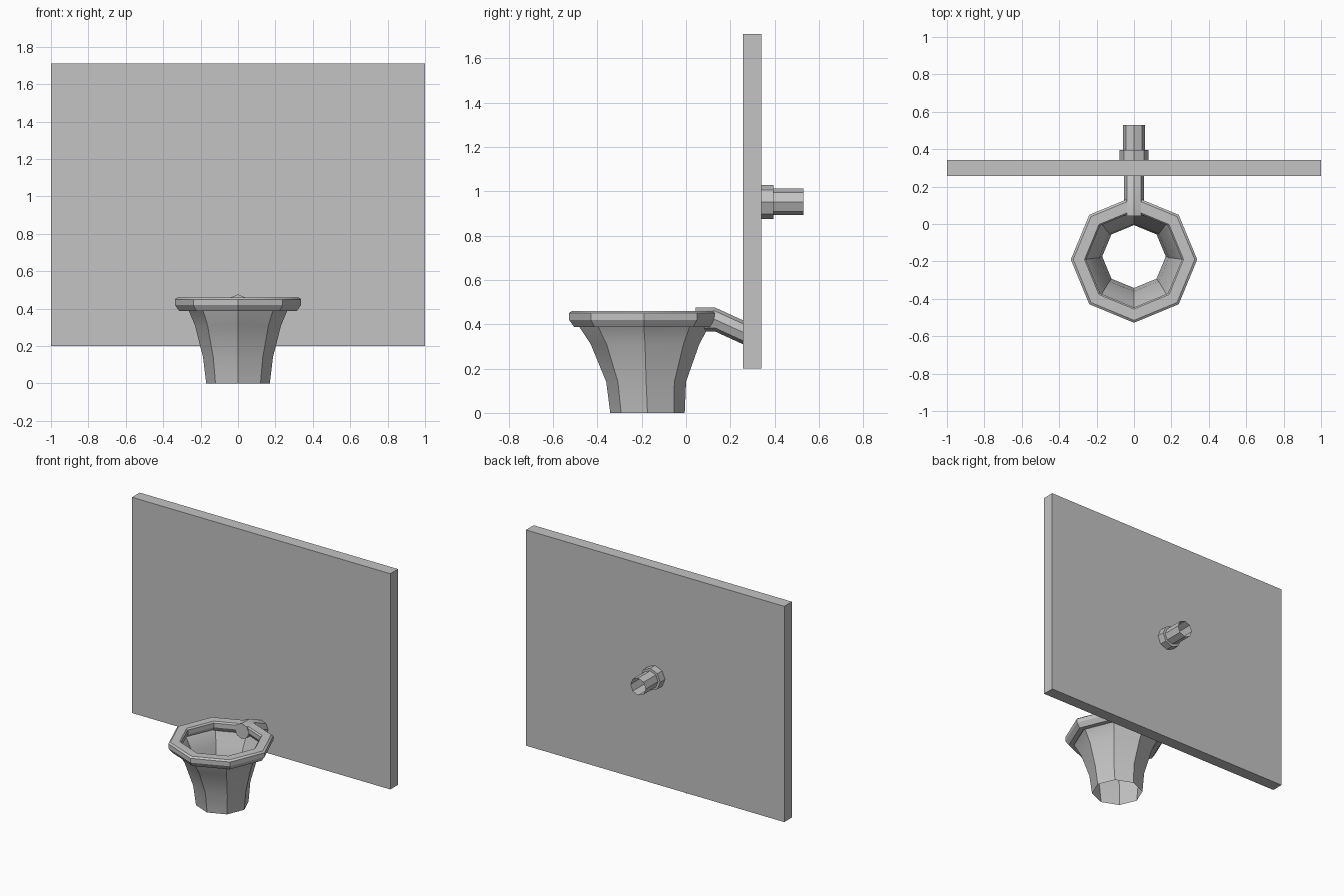
import bpy, bmesh
from math import cos, sin, tau, radians
from mathutils import Vector

cube = bpy.data.objects.get("Cube")
if cube:
    bpy.data.objects.remove(cube, do_unlink=True)

grey = bpy.data.materials.new("neutral grey")
grey.use_nodes = True
colour = (0.55, 0.55, 0.55, 1)
grey.diffuse_color = colour
grey.node_tree.nodes["Principled BSDF"].inputs["Base Color"].default_value = colour

SIDES = 8


def ring(centre, rx, axis, ry=None):
    """Octagon with a corner on each axis, lying across the given axis."""
    ry = rx if ry is None else ry
    points = []
    for i in range(SIDES):
        a = tau * i / SIDES
        u, v = rx * cos(a), ry * sin(a)
        points.append(Vector(centre) + Vector((u, v, 0) if axis == "z" else (u, 0, v)))
    return points


def finish(bm, name):
    bmesh.ops.recalc_face_normals(bm, faces=bm.faces)
    mesh = bpy.data.meshes.new(name)
    bm.to_mesh(mesh)
    bm.free()
    mesh.materials.append(grey)
    obj = bpy.data.objects.new(name, mesh)
    bpy.context.collection.objects.link(obj)
    bpy.ops.object.select_all(action="DESELECT")
    obj.select_set(True)
    bpy.context.view_layer.objects.active = obj
    bpy.ops.object.shade_smooth_by_angle(angle=radians(30))
    return obj


def loft(name, rings, loop=False, cap_start=False, cap_end=False):
    """Skin a row of octagons, optionally joined back to the first."""
    bm = bmesh.new()
    rows = [[bm.verts.new(p) for p in r] for r in rings]
    pairs = list(zip(rows, rows[1:]))
    if loop:
        pairs.append((rows[-1], rows[0]))
    for a, b in pairs:
        for i in range(SIDES):
            j = (i + 1) % SIDES
            bm.faces.new((a[i], a[j], b[j], b[i]))
    if cap_start:
        bm.faces.new(rows[0])
    if cap_end:
        bm.faces.new(rows[-1])
    return finish(bm, name)


# Backboard
bm = bmesh.new()
bmesh.ops.create_cube(bm, size=1)
bmesh.ops.scale(bm, vec=(2, 0.085, 1.51), verts=bm.verts)
bmesh.ops.translate(bm, vec=(0, 0.299, 0.955), verts=bm.verts)
finish(bm, "backboard")

# Rim: chamfered section swept round the octagon
section = [(0.325, 0.46), (0.338, 0.45), (0.338, 0.42), (0.315, 0.388),
           (0.28, 0.388), (0.256, 0.42), (0.256, 0.45), (0.265, 0.46)]
loft("rim", [ring((0, -0.19, z), r, "z") for r, z in section], loop=True)

# Net: open flared sleeve, (centre y, x radius, y radius, height)
profile = [(-0.19, 0.285, 0.295, 0.41), (-0.19, 0.262, 0.29, 0.385),
           (-0.185, 0.23, 0.245, 0.31), (-0.18, 0.187, 0.18, 0.14),
           (-0.174, 0.17, 0.168, 0.0)]
loft("net", [ring((0, y, z), rx, "z", ry) for y, rx, ry, z in profile])

# Bent arm from the rim to the board
path = [(0.043, 0.422), (0.13, 0.422), (0.27, 0.358)]
loft("arm", [ring((0, y, z), 0.054, "y") for y, z in path],
     cap_start=True, cap_end=True)

# Rear mount: collar and open tube
AXLE = 0.952
loft("mount_collar", [ring((0, y, AXLE), 0.077, "y") for y in (0.335, 0.395)],
     cap_start=True, cap_end=True)
loft("mount_tube", [ring((0, y, AXLE), 0.06, "y") for y in (0.39, 0.53)])
